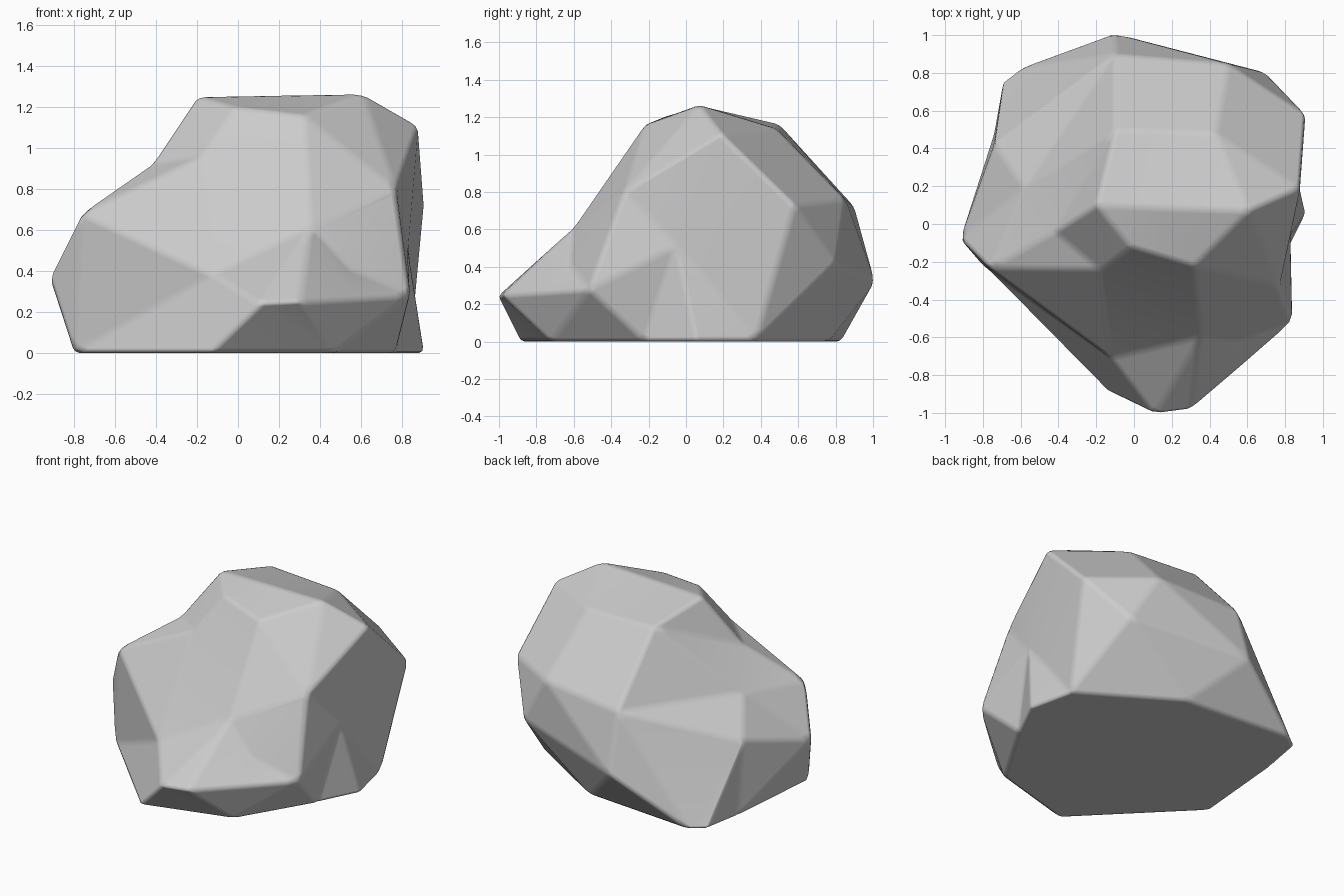
import bpy, bmesh
from mathutils import Vector

if "Cube" in bpy.data.objects:
    bpy.data.objects.remove(bpy.data.objects["Cube"])

# Flat underside outline
base = [(-.80, -.22), (-.14, -.89), (.47, -.72), (.77, -.22), (.91, .06),
        (.84, .37), (.21, .76), (-.6, .83), (-.69, .76), (-.74, .48)]

# Chiselled corners, by region
front_lip = [(.11, -1.01, .24), (.3, -.985, .25), (.57, -.755, .265), (.84, -.52, .28)]
front_slope = [(-.12, -.71, .38), (.35, -.6, .61), (.54, -.62, .41), (-.18, -.24, .96),
               (.77, -.33, .8)]
left_shoulder = [(-.42, -.04, .92), (-.765, -.235, .68), (-.92, -.08, .37), (-.74, .42, .51),
                 (-.58, .19, .715)]
crown = [(-.2, .1, 1.25), (.2, .085, 1.258), (.61, .07, 1.265), (-.02, -.12, 1.2),
         (.32, -.22, 1.16), (.88, .19, 1.11), (-.1, .5, 1.16), (.43, .48, 1.14)]
back = [(-.1, .9, .72), (.5, .85, .76), (.7, .8, .42), (-.11, 1.01, .32)]
right_side = [(.91, .58, .73), (.88, .47, .36), (.84, .16, .27), (.83, -.05, .51)]

points = [Vector((x, y, 0)) for x, y in base]
for region in (front_lip, front_slope, left_shoulder, crown, back, right_side):
    points += [Vector(p) for p in region]

# Skin the corners on a sphere so hollows survive, then move them into place
centre = Vector((0, 0, .52))
bm = bmesh.new()
real = {}
for p in points:
    real[bm.verts.new(centre + (p - centre).normalized())] = p
bmesh.ops.convex_hull(bm, input=bm.verts[:])
for v, p in real.items():
    if v.is_valid:
        v.co = p
loose = [v for v in bm.verts if not v.link_faces]
bmesh.ops.delete(bm, geom=loose, context='VERTS')
bmesh.ops.dissolve_limit(bm, angle_limit=.05, verts=bm.verts[:], edges=bm.edges[:])
bmesh.ops.recalc_face_normals(bm, faces=bm.faces[:])
for f in bm.faces:
    f.smooth = True

mesh = bpy.data.meshes.new("rock")
bm.to_mesh(mesh)
bm.free()
rock = bpy.data.objects.new("rock", mesh)
bpy.context.collection.objects.link(rock)

# Worn edges
bevel = rock.modifiers.new("worn_edges", 'BEVEL')
bevel.width = .025
bevel.segments = 2
bevel.limit_method = 'ANGLE'
bevel.angle_limit = .14
bevel.harden_normals = True
